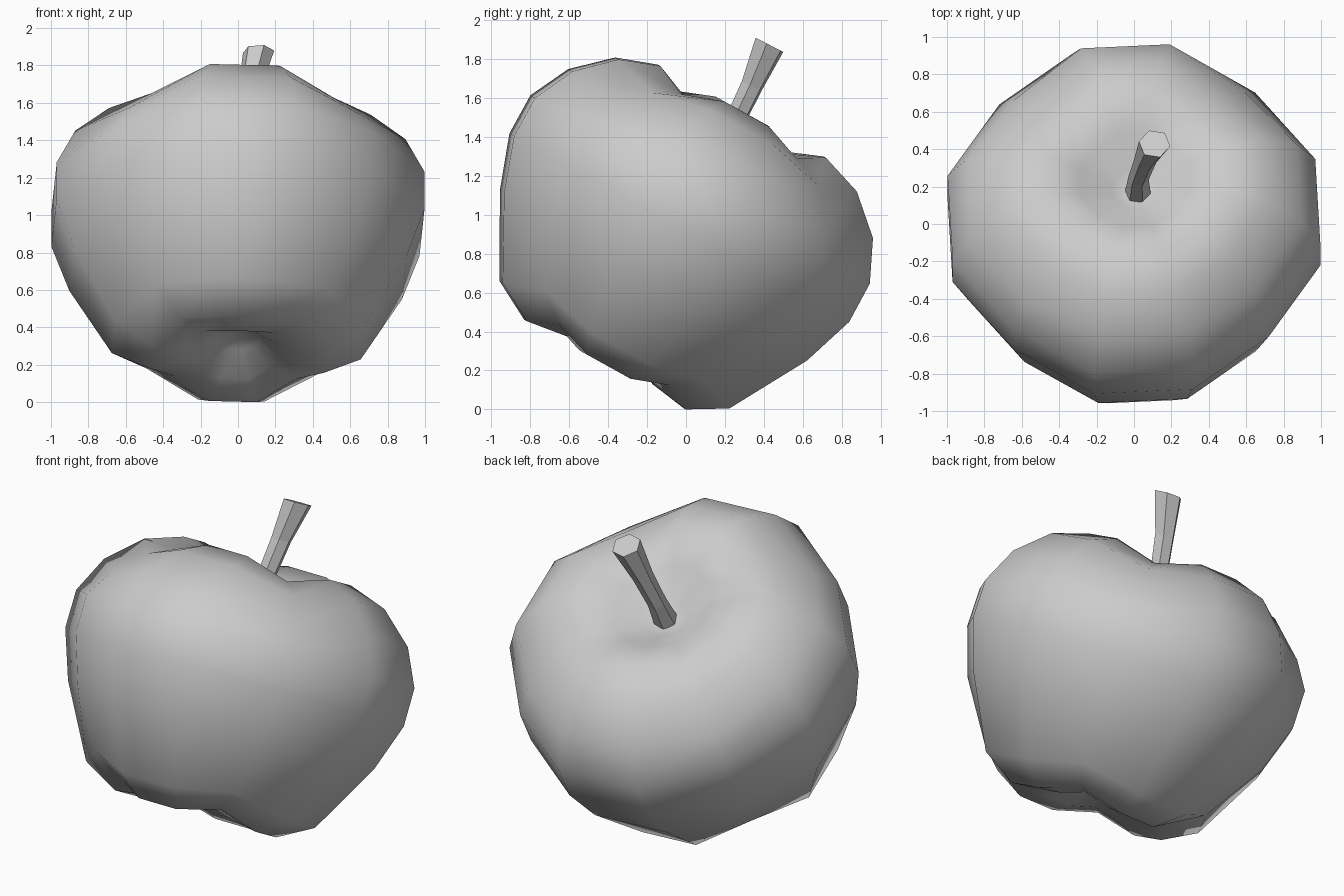
import bpy, bmesh, math
from mathutils import Matrix

if "Cube" in bpy.data.objects:
    bpy.data.objects.remove(bpy.data.objects["Cube"])

# Fruit frame: the core axis leans back by 27 degrees
TILT = Matrix.Translation((0, -0.398, 0.203)) @ Matrix.Rotation(math.radians(-27), 4, 'X')


def lathe(name, rings, sides, phase, skew=0, pinch=0, flat_ends=False):
    """Skin rings of (radius, height, x offset, y offset, lobe height), bottom to top."""
    bm = bmesh.new()
    loops = []
    for radius, height, ox, oy, lobe in rings:
        if radius == 0:
            loops.append([bm.verts.new((ox, oy, height))])
            continue
        loop = []
        for i in range(sides):
            a = math.radians(phase) + 2 * math.pi * i / sides
            wave = math.cos(4 * (a - math.radians(3)))
            r = radius * (1 + pinch * (wave - 0.5))
            x, y = r * math.cos(a), r * math.sin(a)
            loop.append(bm.verts.new((ox + x, oy + y, height + skew * y + lobe * wave)))
        loops.append(loop)
    for low, high in zip(loops, loops[1:]):
        for i in range(sides):
            j = (i + 1) % sides
            if len(low) == 1:
                bm.faces.new((low[0], high[j], high[i]))
            elif len(high) == 1:
                bm.faces.new((low[i], low[j], high[0]))
            else:
                bm.faces.new((low[i], low[j], high[j], high[i]))
    if flat_ends:
        bm.faces.new(loops[-1])
        bm.faces.new(loops[0][::-1])
    bm.transform(TILT)
    bmesh.ops.recalc_face_normals(bm, faces=bm.faces)
    mesh = bpy.data.meshes.new(name)
    bm.to_mesh(mesh)
    bm.free()
    obj = bpy.data.objects.new(name, mesh)
    bpy.context.collection.objects.link(obj)
    return obj


# Apple body (radius, height, y offset, lobe): dimples at both ends, four soft lobes
profile = [(0, 0.17, -0.02, 0), (0.12, 0.14, -0.02, 0), (0.27, 0.055, -0.02, -0.025),
           (0.485, 0.035, -0.027, -0.045), (0.69, 0.148, -0.03, -0.045),
           (0.922, 0.534, -0.013, 0), (1.02, 0.813, -0.006, 0),
           (1.019, 1.036, 0, 0), (0.915, 1.228, 0.01, 0.04), (0.725, 1.395, 0.013, 0.045),
           (0.504, 1.467, 0.01, 0.05), (0.3, 1.395, 0, 0.02), (0.12, 1.28, 0, 0),
           (0, 1.25, 0, 0)]
apple = lathe("apple_body", [(r, h, 0, oy, k) for r, h, oy, k in profile],
              12, 18, skew=-0.035, pinch=0.033)
apple.data.polygons.foreach_set("use_smooth", [True] * len(apple.data.polygons))

# Bent six-sided stem
stem = lathe("stem", [(0.075, 1.2, 0.02, -0.01, 0), (0.055, 1.42, 0.025, 0, 0),
                      (0.06, 1.63, 0.06, -0.005, 0), (0.085, 1.86, 0.11, -0.02, 0)],
             6, 50, flat_ends=True)

# Rest the fruit on the ground
drop = min(v.co.z for v in apple.data.vertices)
for obj in (apple, stem):
    obj.data.transform(Matrix.Translation((0, 0, -drop)))
